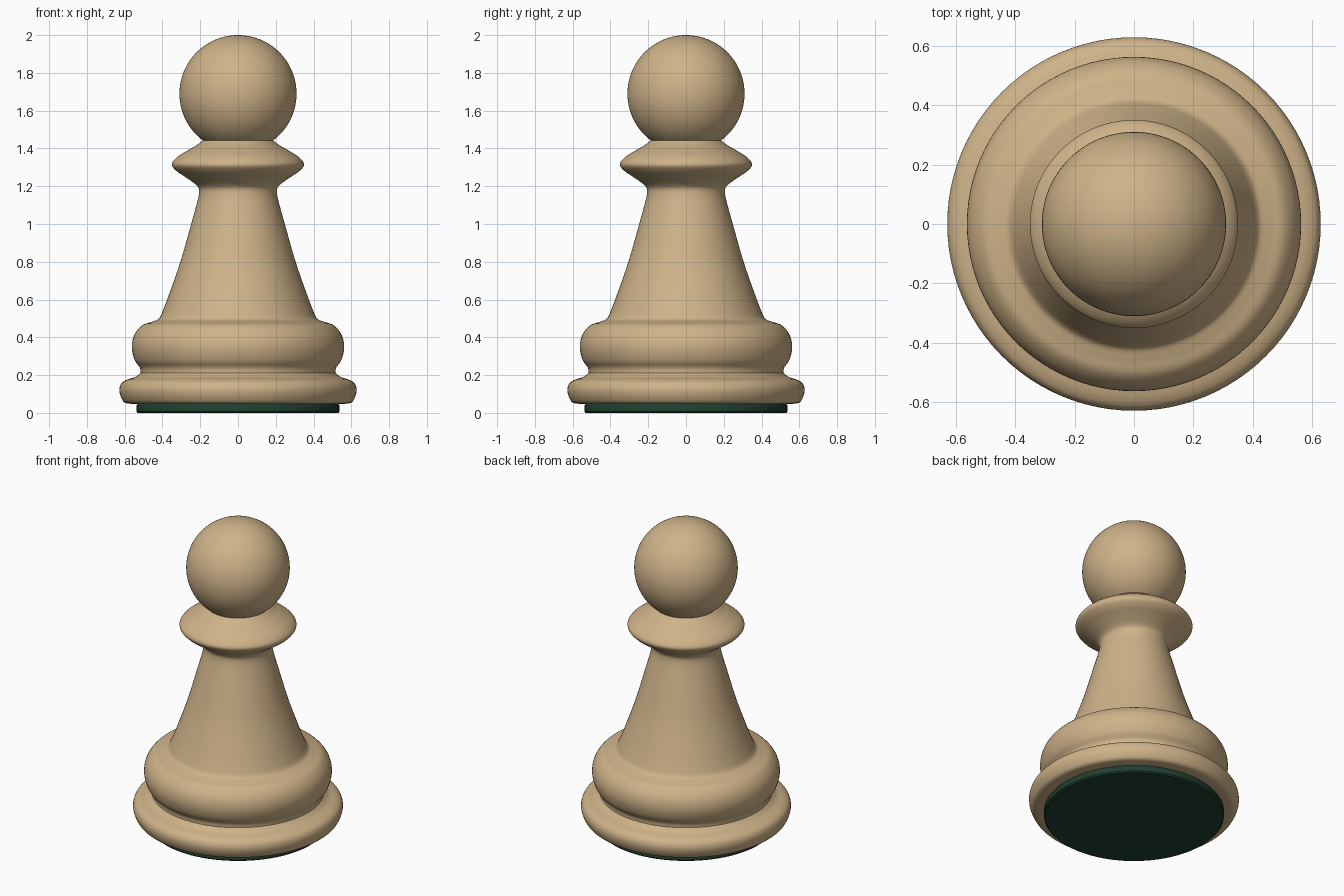
import bpy, bmesh
from math import pi
from mathutils import Vector

if "Cube" in bpy.data.objects:
    bpy.data.objects.remove(bpy.data.objects["Cube"])


def material(name, rgb):
    m = bpy.data.materials.new(name)
    m.diffuse_color = (*rgb, 1)
    m.use_nodes = True
    m.node_tree.nodes["Principled BSDF"].inputs["Base Color"].default_value = m.diffuse_color
    return m


def smooth_path(pts, steps=5):
    """Catmull-Rom curve through (radius, z) points."""
    p = [Vector(q) for q in pts]
    p = [p[0]] + p + [p[-1]]
    out = []
    for a, b, c, d in zip(p, p[1:], p[2:], p[3:]):
        for i in range(steps):
            t = i / steps
            out.append(0.5 * (2 * b + (c - a) * t + (2 * a - 5 * b + 4 * c - d) * t ** 2
                              + (3 * b - a - 3 * c + d) * t ** 3))
    return out + [p[-1]]


def lathe(name, path, mat, sides=96):
    """Revolve a profile about z, closing it to the axis at both ends."""
    path = [(0, path[0][1])] + [tuple(q) for q in path] + [(0, path[-1][1])]
    bm = bmesh.new()
    vs = [bm.verts.new((r, 0, z)) for r, z in path]
    es = [bm.edges.new(e) for e in zip(vs, vs[1:])]
    bmesh.ops.spin(bm, geom=vs + es, cent=(0, 0, 0), axis=(0, 0, 1),
                   angle=2 * pi, steps=sides)
    bmesh.ops.remove_doubles(bm, verts=bm.verts, dist=1e-4)
    bmesh.ops.recalc_face_normals(bm, faces=bm.faces)
    me = bpy.data.meshes.new(name)
    bm.to_mesh(me)
    bm.free()
    ob = bpy.data.objects.new(name, me)
    bpy.context.collection.objects.link(ob)
    finish(ob, mat)


def finish(ob, mat):
    ob.data.materials.append(mat)
    bpy.ops.object.select_all(action='DESELECT')
    ob.select_set(True)
    bpy.context.view_layer.objects.active = ob
    bpy.ops.object.shade_smooth_by_angle(angle=pi / 5)


wood = material("wood", (0.62, 0.45, 0.25))
felt = material("felt", (0.015, 0.05, 0.03))

# Felt pad under the base
lathe("felt_pad", [(0.53, 0), (0.538, 0.008), (0.538, 0.038), (0.53, 0.05)], felt)

# Turned body: foot ring, wide bulge, tapering stem and collar
foot = [(0.54, 0.048), (0.595, 0.052), (0.618, 0.08), (0.628, 0.12), (0.618, 0.155),
        (0.59, 0.175), (0.545, 0.19), (0.515, 0.212)]
bulge = [(0.515, 0.212), (0.52, 0.24), (0.547, 0.28), (0.562, 0.345), (0.55, 0.41),
         (0.51, 0.462), (0.46, 0.481), (0.425, 0.494), (0.41, 0.512)]
stem = [(0.41, 0.512), (0.375, 0.6), (0.305, 0.8), (0.248, 1.0), (0.22, 1.1),
        (0.208, 1.15), (0.207, 1.185), (0.225, 1.21), (0.27, 1.243), (0.325, 1.28),
        (0.35, 1.315), (0.325, 1.352), (0.27, 1.388), (0.22, 1.417), (0.185, 1.443)]
lathe("body", smooth_path(foot) + smooth_path(bulge)[1:] + smooth_path(stem)[1:], wood)

# Ball head
bpy.ops.mesh.primitive_uv_sphere_add(segments=96, ring_count=48, radius=0.31,
                                     location=(0, 0, 1.69))
head = bpy.context.object
head.name = "head"
finish(head, wood)
